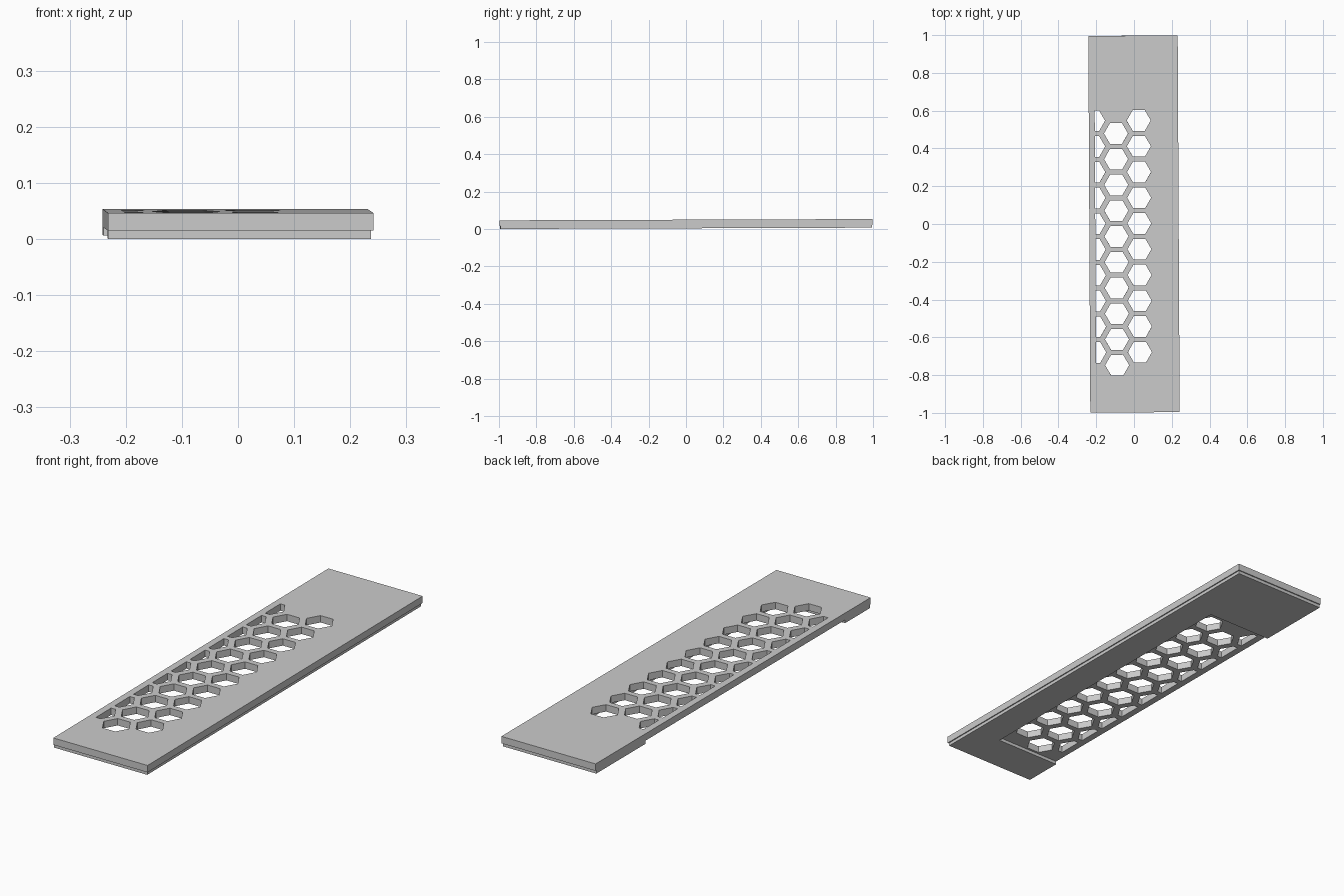
import bpy, bmesh, math
from mathutils import Matrix

cube = bpy.data.objects.get("Cube")
if cube:
    bpy.data.objects.remove(cube, do_unlink=True)

grey = bpy.data.materials.new("plain_grey")
grey.use_nodes = True
colour = (0.6, 0.6, 0.6, 1)
grey.diffuse_color = colour
grey.node_tree.nodes["Principled BSDF"].inputs["Base Color"].default_value = colour

LEFT, RIGHT, HALF_LEN = -0.2365, 0.2365, 0.997
HEIGHT, STEP, LIP = 0.046, 0.0145, 0.005
OUT = 0.1          # how far cutters overshoot
RADIUS, PITCH = 0.0635, 0.1363


def prism(bm, outline, z0, z1):
    """Extrude a counter-clockwise outline from z0 to z1."""
    face = bm.faces.new([bm.verts.new((x, y, z0)) for x, y in outline])
    top = bmesh.ops.extrude_face_region(bm, geom=[face])["geom"]
    verts = [v for v in top if isinstance(v, bmesh.types.BMVert)]
    bmesh.ops.translate(bm, verts=verts, vec=(0, 0, z1 - z0))


def box(bm, x0, x1, y0, y1, z0, z1):
    prism(bm, [(x0, y0), (x1, y0), (x1, y1), (x0, y1)], z0, z1)


def make_object(name, bm):
    bmesh.ops.recalc_face_normals(bm, faces=bm.faces)
    mesh = bpy.data.meshes.new(name)
    bm.to_mesh(mesh)
    bm.free()
    mesh.materials.append(grey)
    obj = bpy.data.objects.new(name, mesh)
    bpy.context.collection.objects.link(obj)
    return obj


def cut(target, name, bm):
    cutter = make_object(name, bm)
    cutter.hide_render = True
    mod = target.modifiers.new(name, "BOOLEAN")
    mod.operation, mod.solver, mod.object = "DIFFERENCE", "EXACT", cutter
    bpy.context.view_layer.objects.active = target
    bpy.ops.object.modifier_apply(modifier=mod.name)
    bpy.data.objects.remove(cutter, do_unlink=True)


# Solid panel
bm = bmesh.new()
box(bm, LEFT, RIGHT, -HALF_LEN, HALF_LEN, 0, HEIGHT)
panel = make_object("vent_panel", bm)

# Stepped lip under the front, back and one long edge
bm = bmesh.new()
inner, outer = HALF_LEN - LIP, HALF_LEN + OUT
prism(bm, [(LEFT - OUT, -outer), (RIGHT + OUT, -outer), (RIGHT + OUT, outer),
           (LEFT - OUT, outer), (LEFT - OUT, inner), (RIGHT - LIP, inner),
           (RIGHT - LIP, -inner), (LEFT - OUT, -inner)], -OUT, STEP)
cut(panel, "lip_cutter", bm)

# Shallow recess below the vent, open at the other long edge
bm = bmesh.new()
box(bm, LEFT - OUT, 0.092, -0.812, 0.635, -OUT, STEP)
cut(panel, "recess_cutter", bm)

# Honeycomb holes; the outer column is clipped by the solid border
bm = bmesh.new()
for cx, top_y in ((0.028, 0.548), (-0.093, 0.480), (-0.214, 0.548)):
    clipped = cx < -0.2
    for row in range(10):
        cy = top_y - row * PITCH
        outline = []
        for k in range(6):
            if clipped and k == 3:
                continue
            a = math.radians(60 * k)
            x = cx + RADIUS * math.cos(a)
            outline.append((max(x, -0.205), cy + RADIUS * math.sin(a)))
        prism(bm, outline, -OUT, OUT)
cut(panel, "hole_cutter", bm)

# The panel lies slightly turned and tilted
panel.data.transform(Matrix.Rotation(0.0035, 4, "X") @ Matrix.Rotation(0.0052, 4, "Z"))
lowest = min(v.co.z for v in panel.data.vertices)
panel.data.transform(Matrix.Translation((0, 0, -lowest)))
